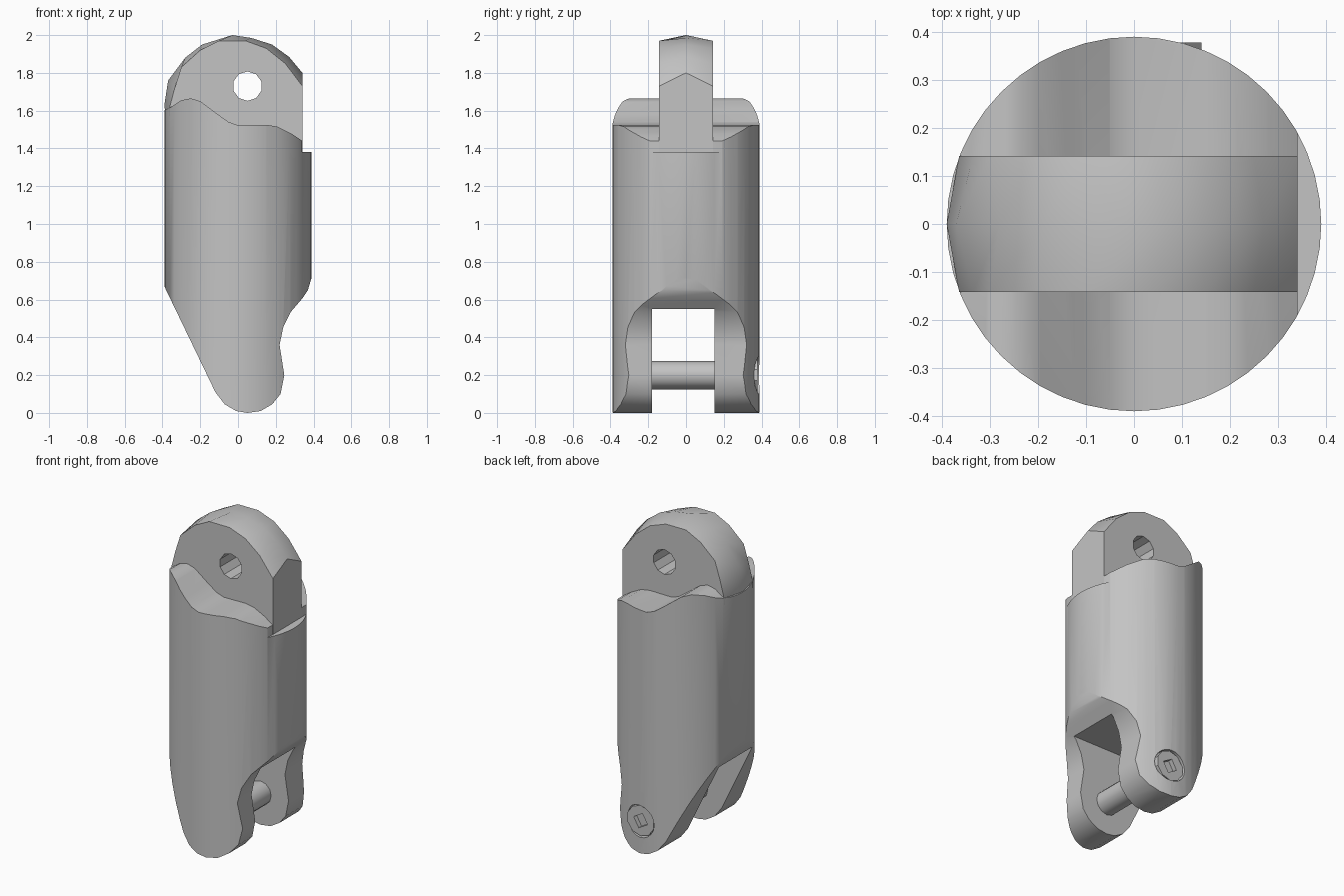
import bpy, bmesh, math
from mathutils import Matrix

default = bpy.data.objects.get("Cube")
if default:
    bpy.data.objects.remove(default, do_unlink=True)

steel = bpy.data.materials.new("plain grey")
steel.use_nodes = True
GREY = (0.55, 0.55, 0.55, 1)
steel.diffuse_color = GREY
steel.node_tree.nodes["Principled BSDF"].inputs["Base Color"].default_value = GREY


def add_object(name, bm):
    bmesh.ops.recalc_face_normals(bm, faces=bm.faces)
    mesh = bpy.data.meshes.new(name)
    bm.to_mesh(mesh)
    bm.free()
    mesh.materials.append(steel)
    obj = bpy.data.objects.new(name, mesh)
    bpy.context.collection.objects.link(obj)
    return obj


def loft(name, sections):
    """Join equal-length xz outlines, each given with its y position."""
    bm = bmesh.new()
    rows = [[bm.verts.new((x, y, z)) for x, z in pts] for y, pts in sections]
    bm.faces.new(rows[0])
    bm.faces.new(rows[-1])
    n = len(rows[0])
    for a, b in zip(rows, rows[1:]):
        for i in range(n):
            j = (i + 1) % n
            bm.faces.new((a[i], a[j], b[j], b[i]))
    return add_object(name, bm)


def cylinder_y(name, x, z, radius, y0, y1, sides):
    bm = bmesh.new()
    place = Matrix.Translation((x, (y0 + y1) / 2, z)) @ Matrix.Rotation(math.pi / 2, 4, "X")
    bmesh.ops.create_cone(bm, cap_ends=True, segments=sides, radius1=radius,
                          radius2=radius, depth=y1 - y0, matrix=place)
    return add_object(name, bm)


def box(name, centre, size, turn=0):
    bm = bmesh.new()
    place = (Matrix.Translation(centre) @ Matrix.Rotation(turn, 4, "Y")
             @ Matrix.Diagonal((*size, 1)))
    bmesh.ops.create_cube(bm, size=1, matrix=place)
    return add_object(name, bm)


def carve(obj, cutter, operation="DIFFERENCE"):
    mod = obj.modifiers.new("carve", "BOOLEAN")
    mod.operation = operation
    mod.solver = "EXACT"
    mod.object = cutter
    bpy.context.view_layer.objects.active = obj
    bpy.ops.object.modifier_apply(modifier=mod.name)
    bpy.data.objects.remove(cutter, do_unlink=True)


# Round barrel, trimmed to its side outline
bm = bmesh.new()
bmesh.ops.create_cone(bm, cap_ends=True, segments=48, radius1=0.39, radius2=0.39,
                      depth=2.4, matrix=Matrix.Translation((0, 0, 1)))
body = add_object("barrel_body", bm)
outline = [
    (0.05, 0), (-0.01, 0.01), (-0.07, 0.045), (-0.12, 0.11), (-0.39, 0.67), (-0.5, 0.9),
    (-0.5, 1.56), (-0.36, 1.615), (-0.3, 1.655), (-0.25, 1.665), (-0.2, 1.65),
    (-0.12, 1.59), (-0.05, 1.54), (0, 1.523), (0.15, 1.525), (0.21, 1.515),
    (0.28, 1.48), (0.34, 1.44), (0.34, 1.38), (0.5, 1.38), (0.5, 0.95),
    (0.388, 0.71), (0.37, 0.65), (0.34, 0.605), (0.28, 0.535), (0.24, 0.455), (0.22, 0.36),
    (0.245, 0.2), (0.225, 0.1), (0.18, 0.045), (0.12, 0.01),
]
carve(body, loft("trim", [(-0.6, outline), (0.6, outline)]), "INTERSECT")

# Fork slot and screw recess
carve(body, box("slot", (0, -0.015, 0.15), (1.4, 0.33, 0.8)))
carve(body, cylinder_y("recess", 0.05, 0.2, 0.1, 0.34, 0.6, 20))

# Crowned tongue with an eye
base = [(0.341, 1.38), (-0.36, 1.38)]
rim = [(-0.364, 1.61), (-0.335, 1.72), (-0.3, 1.83), (-0.2, 1.92), (-0.1, 1.97),
       (0.04, 1.97), (0.15, 1.93), (0.25, 1.85), (0.341, 1.73)] + base
crown = [(-0.39, 1.63), (-0.37, 1.76), (-0.28, 1.88), (-0.19, 1.95), (-0.03, 2.0),
         (0.07, 1.985), (0.18, 1.95), (0.27, 1.885), (0.341, 1.8)] + base
tongue = loft("top_tongue", [(-0.142, rim), (0, crown), (0.142, rim)])
carve(tongue, cylinder_y("eye", 0.05, 1.73, 0.078, -0.4, 0.4, 10))

# Cross pin and its socket head
pin = cylinder_y("cross_pin", 0.05, 0.2, 0.075, -0.25, 0.35, 12)
head = cylinder_y("pin_head", 0.05, 0.2, 0.095, 0.33, 0.378, 10)
carve(head, box("socket", (0.05, 0.38, 0.2), (0.07, 0.06, 0.07), math.radians(30)))

# Smooth curved faces, keep the edges crisp
for obj in (body, tongue, pin, head):
    bpy.ops.object.select_all(action="DESELECT")
    obj.select_set(True)
    bpy.context.view_layer.objects.active = obj
    bpy.ops.object.shade_smooth_by_angle(angle=math.radians(32))
